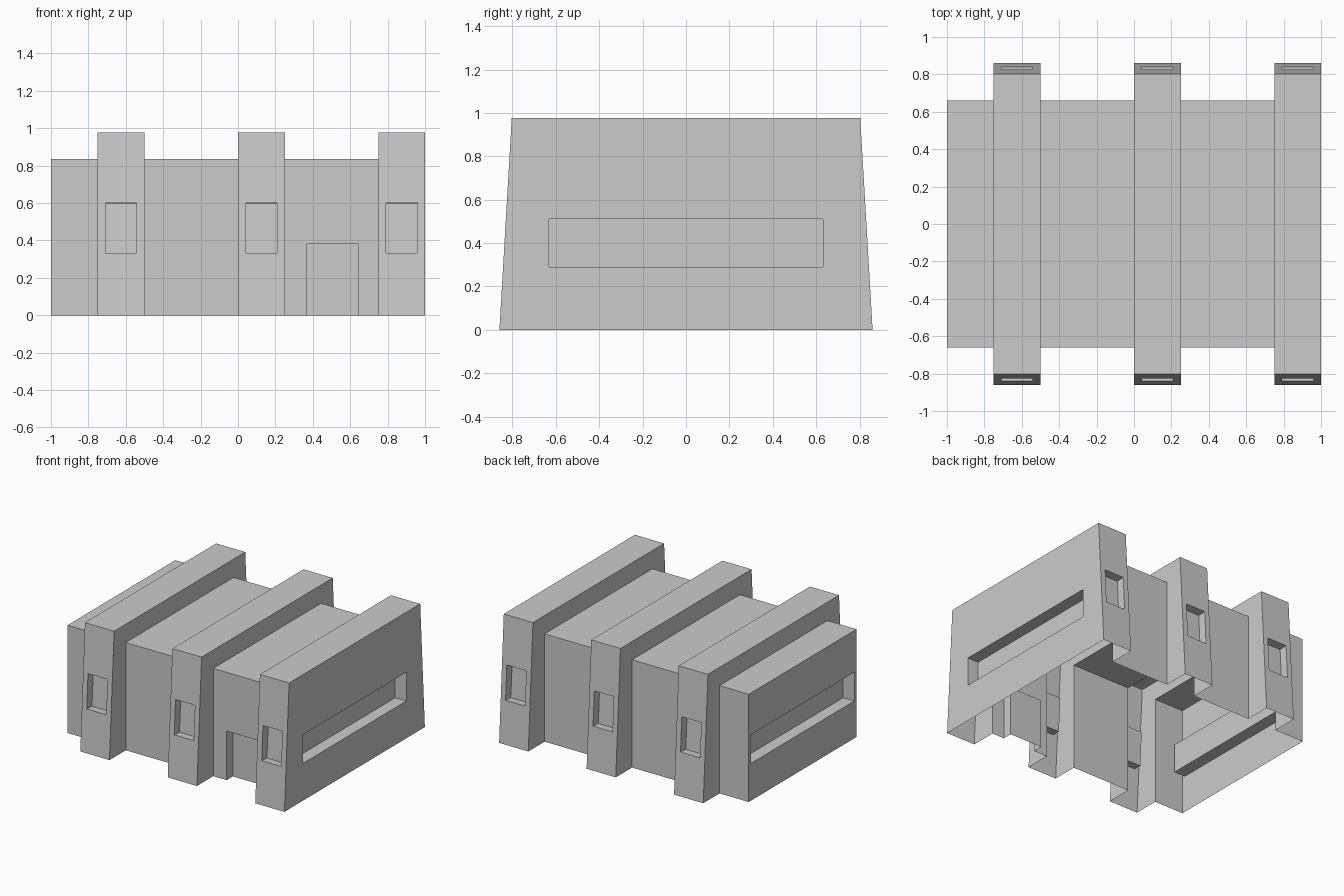
import bpy, bmesh, math
from mathutils import Matrix

if "Cube" in bpy.data.objects:
    bpy.data.objects.remove(bpy.data.objects["Cube"])

BODY = [(-0.66, 0), (-0.66, 0.835), (0.66, 0.835), (0.66, 0)]
RIB = [(-0.86, 0), (-0.803, 0.977), (0.803, 0.977), (0.86, 0)]
TILT = math.atan2(0.057, 0.977)
RIB_STARTS = (-0.75, 0.0, 0.75)
RIB_WIDTH = 0.25


def make_object(name, bm):
    bmesh.ops.recalc_face_normals(bm, faces=bm.faces)
    mesh = bpy.data.meshes.new(name)
    bm.to_mesh(mesh)
    bm.free()
    obj = bpy.data.objects.new(name, mesh)
    bpy.context.collection.objects.link(obj)
    return obj


def add_box(bm, center, size, tilt=0.0):
    m = (Matrix.Translation(center) @ Matrix.Rotation(tilt, 4, 'X')
         @ Matrix.Diagonal((*size, 1)))
    bmesh.ops.create_cube(bm, size=1, matrix=m)


# Hull: body and rib cross-sections swept along x
stations = [(-1.0, BODY)]
for x in RIB_STARTS:
    stations += [(x, BODY), (x, RIB)]
    stations.append((x + RIB_WIDTH, RIB))
    if x + RIB_WIDTH < 1.0:
        stations.append((x + RIB_WIDTH, BODY))
bm = bmesh.new()
loops = [[bm.verts.new((x, y, z)) for y, z in prof] for x, prof in stations]
for a, b in zip(loops, loops[1:]):
    for i in range(3):
        bm.faces.new((a[i], a[i + 1], b[i + 1], b[i]))
bm.faces.new(loops[0])
bm.faces.new(loops[-1])
bm.faces.new([l[0] for l in loops] + [l[3] for l in reversed(loops)])
hull = make_object("bunker_hull", bm)

# Recess cutters: rib windows, end slots and front door
bm = bmesh.new()
win_z = 0.467
wall_y = 0.86 - win_z * math.tan(TILT)
for x in RIB_STARTS:
    for side in (-1, 1):
        add_box(bm, (x + RIB_WIDTH / 2, side * wall_y, win_z),
                (0.167, 0.13, 0.268), side * TILT)
for side in (-1, 1):
    add_box(bm, (side, 0, 0.4), (0.19, 1.265, 0.222))
add_box(bm, (0.505, -0.66, 0.14), (0.28, 0.15, 0.48))
cutter = make_object("recess_cutter", bm)
cutter.hide_render = True

mod = hull.modifiers.new("recesses", 'BOOLEAN')
mod.operation = 'DIFFERENCE'
mod.solver = 'EXACT'
mod.object = cutter
bpy.context.view_layer.update()
deps = bpy.context.evaluated_depsgraph_get()
bm = bmesh.new()
bm.from_mesh(bpy.data.meshes.new_from_object(hull.evaluated_get(deps)))
hull.modifiers.clear()
bpy.data.objects.remove(cutter)

# Open underside
floor = [f for f in bm.faces if all(v.co.z < 1e-4 for v in f.verts)]
bmesh.ops.delete(bm, geom=floor, context='FACES')
bm.to_mesh(hull.data)
bm.free()
